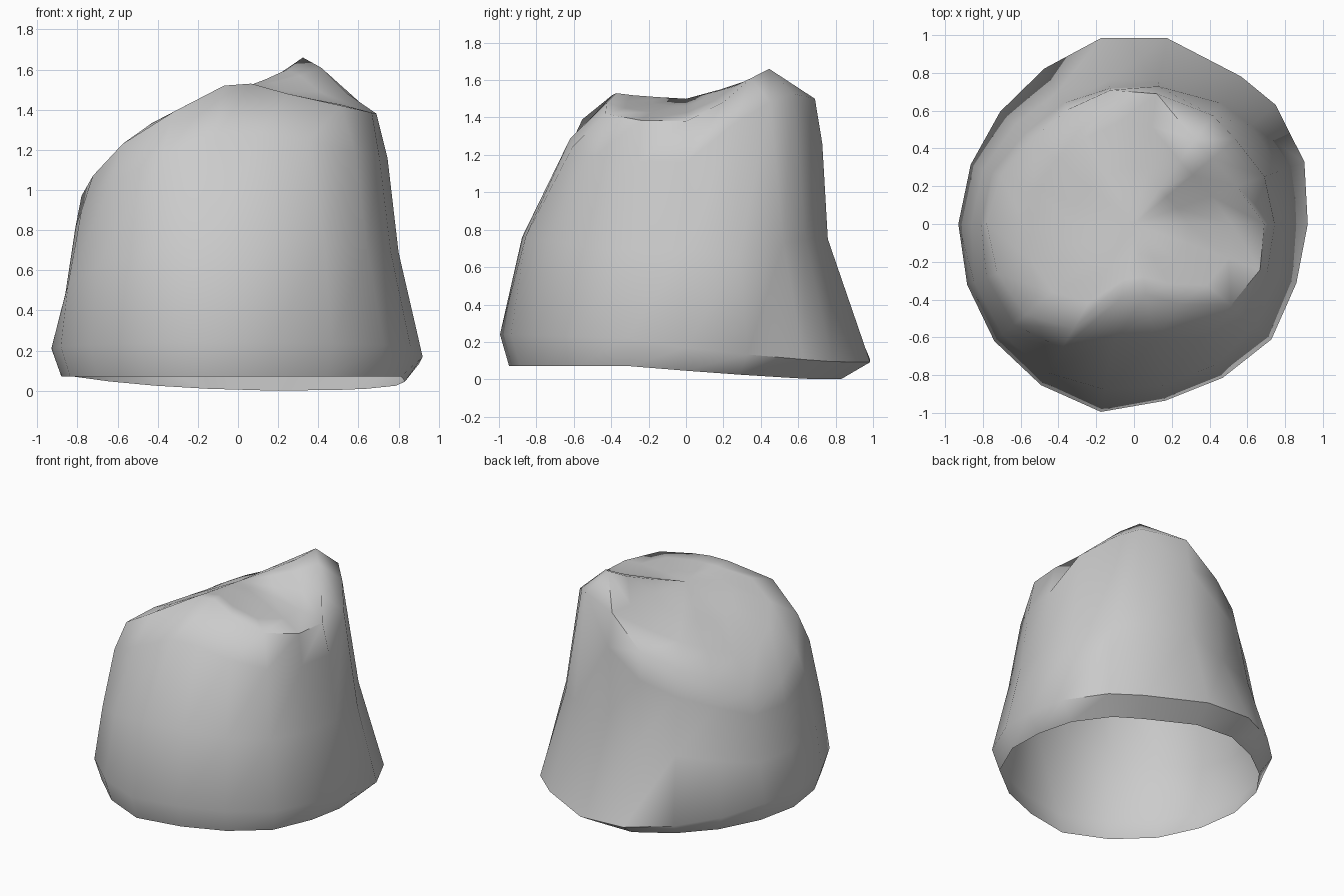
import bpy, bmesh
from math import sin, cos, radians

if "Cube" in bpy.data.objects:
    bpy.data.objects.remove(bpy.data.objects["Cube"])

# One row per 20 degrees, starting at +x and turning toward the back:
# flare radius, mid radius, shoulder radius, rim radius, rim height
COLUMNS = [
    (.92, .80, .745, .69, 1.38), (.96, .83, .735, .58, 1.48),
    (.98, .81, .70, .54, 1.61), (.965, .79, .71, .55, 1.66),
    (1.0, .77, .74, .70, 1.50), (1.0, .77, .73, .72, 1.28),
    (.95, .81, .74, .70, 1.18), (.925, .82, .75, .70, 1.08),
    (.92, .85, .80, .75, .97), (.93, .86, .81, .78, .97),
    (.94, .90, .83, .77, 1.07), (.965, .91, .83, .75, 1.23),
    (.985, .91, .76, .64, 1.39), (1.01, .89, .63, .40, 1.52),
    (.95, .87, .63, .38, 1.53), (.94, .86, .70, .49, 1.48),
    (.95, .84, .76, .67, 1.42), (.915, .81, .75, .71, 1.385),
]
PEAK_COLUMNS = (1, 2, 3)     # the wall runs up into the peak here
CENTRE_Z = 1.50


def column(i):
    turn = 20 * i - (6 if i == 3 else 0)
    a = radians(turn)
    flare, mid, high, rim, rz = COLUMNS[i]
    back = max(0, sin(a + radians(20)))
    shoulder = .92 if i in PEAK_COLUMNS else .84
    # bottom lip curls under most at the back
    side = [(flare - .05 - .11 * back, .07 - .07 * back),
            (flare, .21 - .12 * back + .03 * max(0, -sin(a))),
            (mid, .45 * rz if i in PEAK_COLUMNS else .5 * rz),
            (high, shoulder * rz), (rim, rz)]
    # slanting crown, easing from the rim height to the centre height
    for k in (.75, .42):
        t = (1 - k) ** .7
        side.append((rim * k, rz * (1 - t) + CENTRE_Z * t))
    return [(r * cos(a), r * sin(a), z) for r, z in side]


# Shell: open-bottomed wall and slanting crown
bm = bmesh.new()
cols = [[bm.verts.new(p) for p in column(i)] for i in range(len(COLUMNS))]
centre = bm.verts.new((0, 0, CENTRE_Z))
for c, n in zip(cols, cols[1:] + cols[:1]):
    for j in range(len(c) - 1):
        bm.faces.new((c[j], n[j], n[j + 1], c[j + 1]))
    bm.faces.new((c[-1], n[-1], centre))
mesh = bpy.data.meshes.new("crumpled_shell")
bm.to_mesh(mesh)
bm.free()
shell = bpy.data.objects.new("crumpled_shell", mesh)
bpy.context.collection.objects.link(shell)

bpy.context.view_layer.objects.active = shell
shell.select_set(True)
bpy.ops.object.shade_smooth_by_angle(angle=radians(60))
